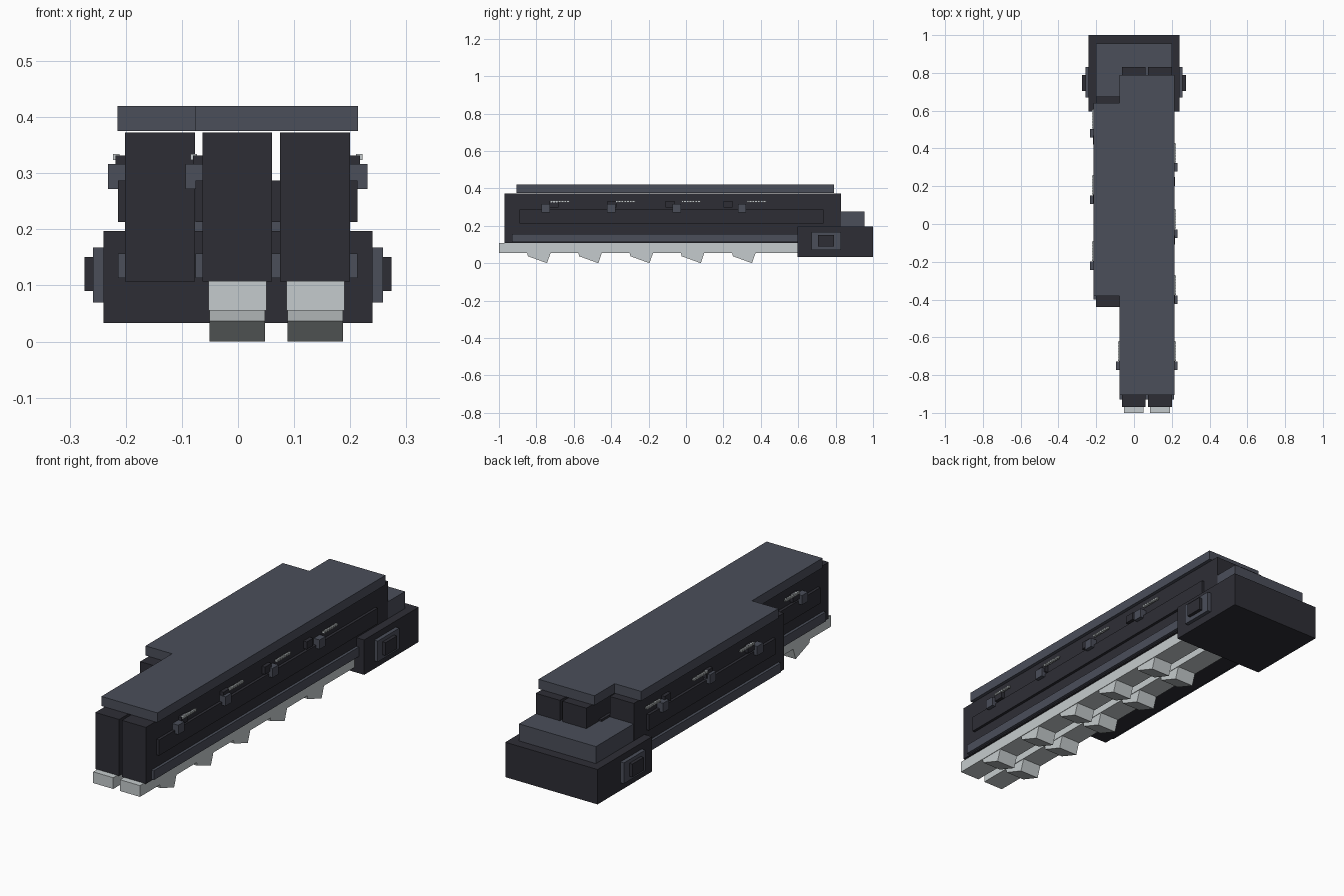
import bpy, bmesh

if "Cube" in bpy.data.objects:
    bpy.data.objects.remove(bpy.data.objects["Cube"])


def material(name, rgb):
    m = bpy.data.materials.new(name)
    m.diffuse_color = (*rgb, 1)
    m.use_nodes = True
    m.node_tree.nodes["Principled BSDF"].inputs["Base Color"].default_value = m.diffuse_color
    return m


DARK = material("dark_steel", (0.027, 0.027, 0.036))
SLATE = material("slate_plate", (0.070, 0.077, 0.102))
PALE = material("pale_metal", (0.56, 0.60, 0.61))


def finish(name, bm, mat):
    bmesh.ops.recalc_face_normals(bm, faces=bm.faces)
    me = bpy.data.meshes.new(name)
    bm.to_mesh(me)
    bm.free()
    me.materials.append(mat)
    ob = bpy.data.objects.new(name, me)
    bpy.context.collection.objects.link(ob)
    return ob


def prism(name, profile, x0, x1, mat):
    """Extrude a (y, z) profile from x0 to x1."""
    bm = bmesh.new()
    face = bm.faces.new([bm.verts.new((x0, y, z)) for y, z in profile])
    new = bmesh.ops.extrude_face_region(bm, geom=[face])["geom"]
    verts = [g for g in new if isinstance(g, bmesh.types.BMVert)]
    bmesh.ops.translate(bm, verts=verts, vec=(x1 - x0, 0, 0))
    return finish(name, bm, mat)


def box(name, x, y, z, mat):
    return prism(name, [(y[0], z[0]), (y[1], z[0]), (y[1], z[1]), (y[0], z[1])],
                 min(x), max(x), mat)


def spring(name, x, side, y0, y1, z):
    """Ribbed little bar: a thin rod with rings along it."""
    mid = x + side * 0.016
    box(name + "_rod", (mid - 0.003, mid + 0.003), (y0, y1), (z - 0.003, z + 0.003), PALE)
    n = 7
    step = (y1 - y0) / n
    for i in range(n):
        a = y0 + i * step
        box(name + "_ring", (mid - 0.006, mid + 0.006), (a, a + step * 0.6),
            (z - 0.005, z + 0.005), PALE)


def dress_side(name, x, side, y0, y1, clips, blocks):
    """Raised panel, lower rail, clips and springs on a beam's side."""
    out = x + side * 0.013
    box(name + "_panel", (x, out), (y0 + 0.08, y1 - 0.095), (0.213, 0.287), DARK)
    box(name + "_rail", (x, out), (y0 + 0.04, y1 - 0.04), (0.113, 0.157), SLATE)
    for y in clips:
        box(name + "_clip", (x, x + side * 0.031), (y - 0.023, y + 0.022), (0.272, 0.316), SLATE)
        spring(name + "_spring", x, side, y + 0.025, y + 0.13, 0.329)
    for y in blocks:
        box(name + "_block", (x, x + side * 0.017), (y - 0.024, y + 0.024), (0.297, 0.332), DARK)


# Three long beams
LONG, SHORT = (-0.97, 0.83), (-0.44, 0.675)
BEAM_Z = (0.107, 0.373)
box("left_beam", (-0.201, -0.077), SHORT, BEAM_Z, DARK)
box("middle_beam", (-0.063, 0.061), LONG, BEAM_Z, DARK)
box("right_beam", (0.075, 0.2), LONG, BEAM_Z, DARK)

# Side details
long_clips = [-0.75 + 0.35 * i for i in range(4)]
long_blocks = [-0.705 + 0.31 * i for i in range(4)]
dress_side("right_side", 0.2, 1, *LONG, long_clips, long_blocks)
dress_side("middle_side", -0.063, -1, *LONG, long_clips, long_blocks)
dress_side("left_side", -0.201, -1, *SHORT, [-0.22, 0.13, 0.48], [-0.175, 0.135, 0.445])

# Filler panels in the gap between the long beams
box("gap_panel", (0.061, 0.075), (-0.89, 0.735), (0.213, 0.287), DARK)
box("gap_rail", (0.061, 0.075), (-0.93, 0.79), (0.113, 0.157), SLATE)

# Roof plates
box("long_roof", (-0.077, 0.214), (-0.905, 0.79), (0.375, 0.42), SLATE)
box("short_roof", (-0.215, -0.077), (-0.38, 0.64), (0.375, 0.42), SLATE)

# Rear housing with its stepped top
box("rear_base", (-0.24, 0.24), (0.595, 1.0), (0.033, 0.197), DARK)
box("rear_step", (-0.2, 0.2), (0.65, 0.955), (0.197, 0.277), SLATE)
for s in (-1, 1):
    box("side_plate", (s * 0.24, s * 0.258), (0.67, 0.83), (0.07, 0.168), SLATE)
    box("side_button", (s * 0.258, s * 0.274), (0.705, 0.79), (0.09, 0.151), DARK)

# Pale skids with slanted teeth
for cx in (-0.001, 0.138):
    box("skid", (cx - 0.052, cx + 0.052), (-1.0, 0.62), (0.055, 0.108), PALE)
    for i in range(5):
        y = -0.845 + 0.274 * i
        prism("skid_tooth", [(y - 0.005, 0.058), (y, 0.037), (y + 0.102, 0.0), (y + 0.122, 0.058)],
              cx - 0.0495, cx + 0.0495, PALE)
